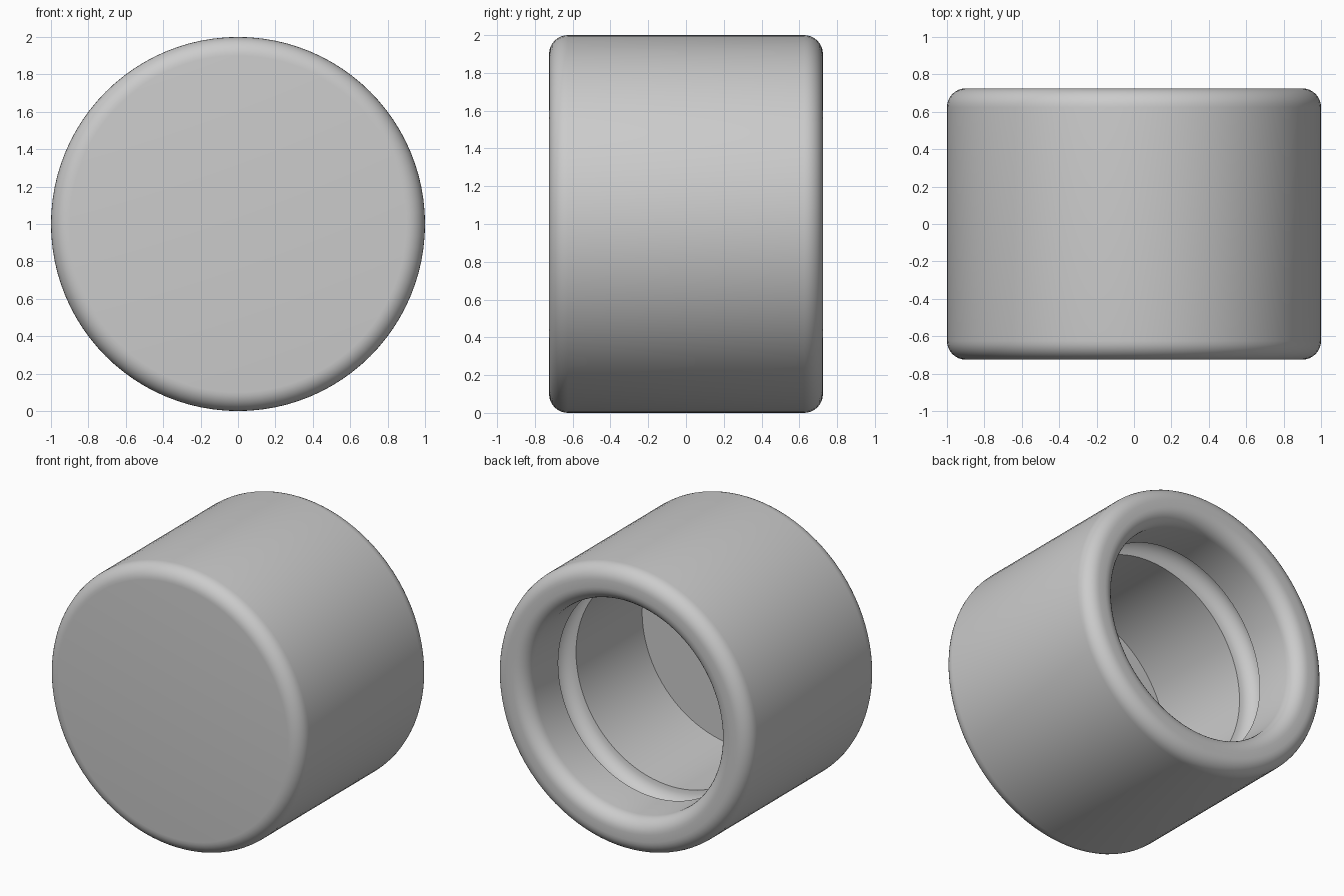
import bpy
import bmesh
from math import sin, cos, radians, pi
from mathutils import Matrix, Vector

cube = bpy.data.objects.get("Cube")
if cube:
    bpy.data.objects.remove(cube)

SEGMENTS = 96
OUTER, BORE, HALF_DEPTH = 1.0, 0.75, 0.725
FILLET = 0.1
FLOOR = -0.58                   # inside face of the closed end
GROOVE_Y, GROOVE_R = 0.26, 0.1  # round seal groove in the bore


def arc(radius, y, size, start, end, steps=8):
    """Points (radius, y) along an arc, angles in degrees."""
    angles = [radians(start + (end - start) * i / steps) for i in range(steps + 1)]
    return [(radius + size * cos(a), y + size * sin(a)) for a in angles]


# Cross-section from the closed front, round the open lip, down to the floor
edge = HALF_DEPTH - FILLET
profile = [(0, -HALF_DEPTH)]
profile += arc(OUTER - FILLET, -edge, FILLET, -90, 0)
profile += arc(OUTER - FILLET, edge, FILLET, 0, 90)
profile += arc(BORE + FILLET, edge, FILLET, 90, 180)
profile += arc(BORE, GROOVE_Y, GROOVE_R, 90, -90, 12)
profile += [(BORE, FLOOR), (0, FLOOR)]

# Revolve the section about the front-to-back axis
bm = bmesh.new()
verts = [bm.verts.new((r, y, 0)) for r, y in profile]
edges = [bm.edges.new(pair) for pair in zip(verts, verts[1:])]
bmesh.ops.spin(bm, geom=verts + edges, cent=(0, 0, 0), axis=(0, 1, 0),
               angle=2 * pi, steps=SEGMENTS, use_duplicate=False)
bmesh.ops.remove_doubles(bm, verts=bm.verts, dist=0.0005)
bmesh.ops.recalc_face_normals(bm, faces=bm.faces)
bmesh.ops.transform(bm, matrix=Matrix.Translation(Vector((0, 0, OUTER))), verts=bm.verts)

mesh = bpy.data.meshes.new("round_cap")
bm.to_mesh(mesh)
bm.free()
cap = bpy.data.objects.new("round_cap", mesh)
bpy.context.collection.objects.link(cap)

# Plain grey finish
grey = bpy.data.materials.new("light_grey")
grey.use_nodes = True
colour = (0.6, 0.6, 0.6, 1)
grey.diffuse_color = colour
grey.node_tree.nodes["Principled BSDF"].inputs["Base Color"].default_value = colour
mesh.materials.append(grey)

# Smooth round surfaces, sharp groove and floor edges
bpy.ops.object.select_all(action='DESELECT')
cap.select_set(True)
bpy.context.view_layer.objects.active = cap
bpy.ops.object.shade_smooth_by_angle(angle=radians(35))
